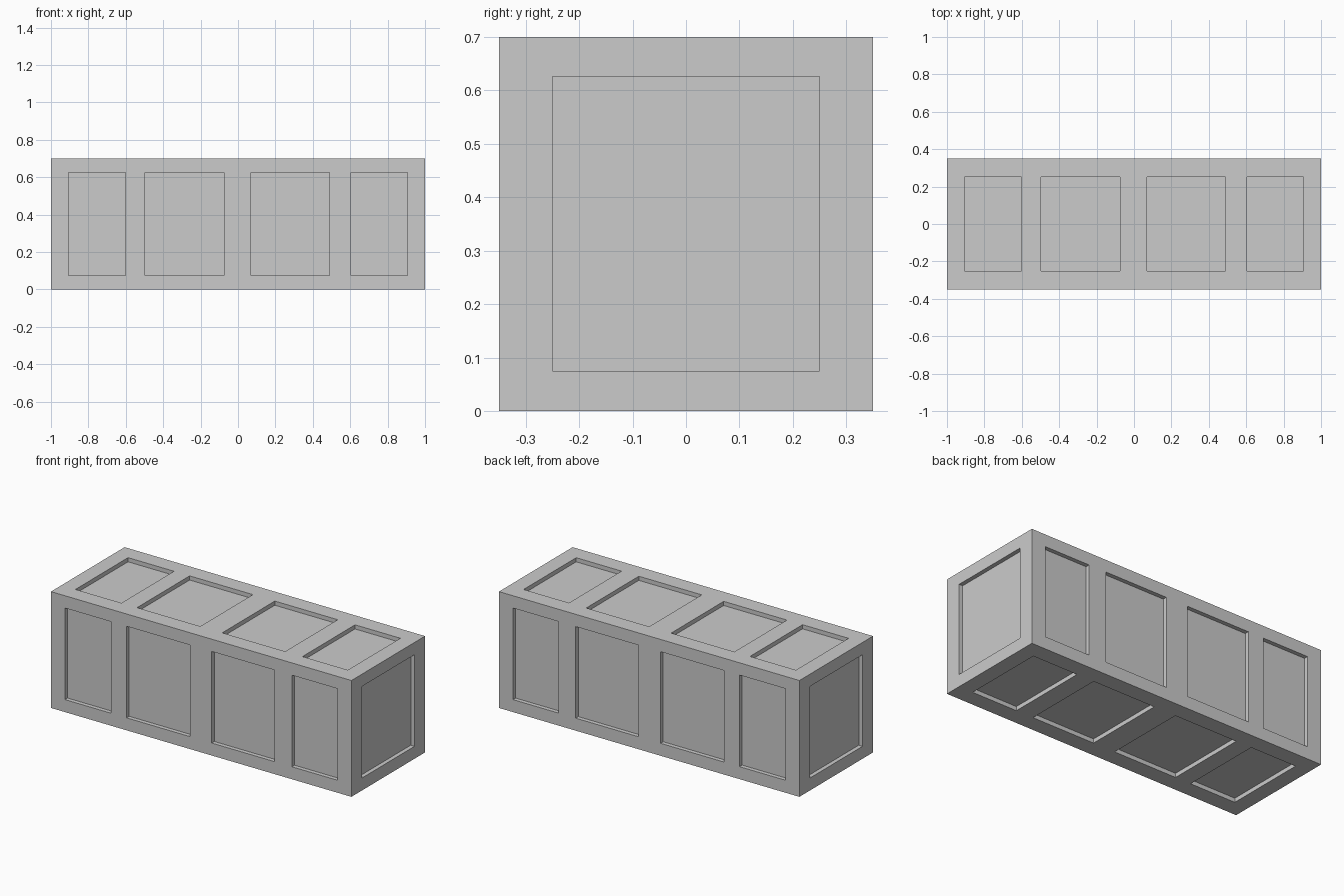
import bpy, bmesh

if "Cube" in bpy.data.objects:
    bpy.data.objects.remove(bpy.data.objects["Cube"])

L, W, H = 2.0, 0.7, 0.7
DEPTH = 0.025
PANELS_X = [(-0.907, -0.601), (-0.497, -0.076), (0.07, 0.489), (0.604, 0.906)]
PANEL_Y = (-0.25, 0.25)
PANEL_Z = (0.075, 0.626)

# Solid block standing on the ground
bm = bmesh.new()
bmesh.ops.create_cube(bm, size=1)
for v in bm.verts:
    v.co = (v.co.x * L, v.co.y * W, (v.co.z + 0.5) * H)


def cut(axis, value):
    """Slice the surface at a panel border."""
    co, no = [0, 0, 0], [0, 0, 0]
    co[axis], no[axis] = value, 1
    bmesh.ops.bisect_plane(bm, geom=bm.verts[:] + bm.edges[:] + bm.faces[:],
                           plane_co=co, plane_no=no)


for axis, spans in enumerate((PANELS_X, [PANEL_Y], [PANEL_Z])):
    for span in spans:
        for value in span:
            cut(axis, value)


def inside(value, spans):
    return any(a < value < b for a, b in spans)


# Panels: faces lying inside the border spans on both in-plane axes
bm.normal_update()
panels = []
for f in bm.faces:
    c = f.calc_center_median()
    hits = (inside(c.x, PANELS_X), inside(c.y, [PANEL_Y]), inside(c.z, [PANEL_Z]))
    if sum(hits) == 2:
        normal_axis = max(range(3), key=lambda i: abs(f.normal[i]))
        if not hits[normal_axis]:
            panels.append(f)

# Sink every panel straight in
bmesh.ops.inset_individual(bm, faces=panels, thickness=0, depth=-DEPTH)
bmesh.ops.recalc_face_normals(bm, faces=bm.faces[:])

mesh = bpy.data.meshes.new("panelled_block")
bm.to_mesh(mesh)
bm.free()
block = bpy.data.objects.new("panelled_block", mesh)
bpy.context.collection.objects.link(block)
